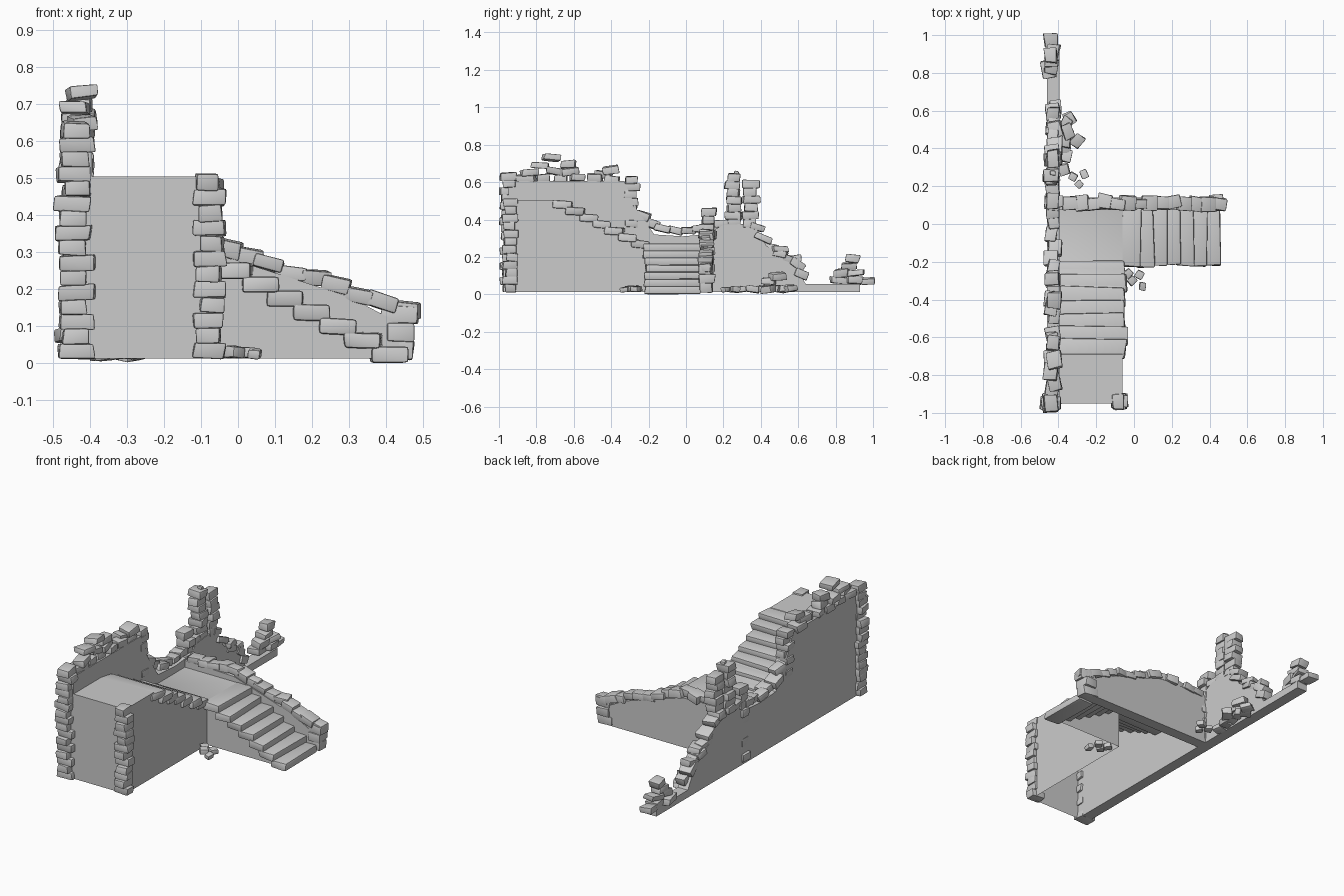
import bpy, bmesh, random
from math import radians, atan2
from mathutils import Matrix, Vector, Euler

if "Cube" in bpy.data.objects:
    bpy.data.objects.remove(bpy.data.objects["Cube"])

random.seed(7)
U = random.uniform


def finish(name, bm, bevel=0.0, angle=40):
    if bevel:
        bmesh.ops.bevel(bm, geom=bm.edges[:], offset=bevel, segments=2,
                        profile=0.6, affect='EDGES', clamp_overlap=True)
    bmesh.ops.recalc_face_normals(bm, faces=bm.faces[:])
    me = bpy.data.meshes.new(name)
    bm.to_mesh(me)
    bm.free()
    ob = bpy.data.objects.new(name, me)
    bpy.context.collection.objects.link(ob)
    bpy.context.view_layer.objects.active = ob
    ob.select_set(True)
    bpy.ops.object.shade_smooth_by_angle(angle=radians(angle))
    ob.select_set(False)
    return ob


def block(bm, c, size, rot=(0, 0, 0), wobble=0.06):
    """One irregular stone."""
    verts = bmesh.ops.create_cube(bm, size=1)['verts']
    m = Matrix.Translation(c) @ Euler(rot).to_matrix().to_4x4()
    for v in verts:
        p = Vector([(v.co[i] + U(-wobble, wobble)) * size[i] for i in range(3)])
        v.co = m @ p


def slab(name, pts, axis, lo, hi):
    """Extruded wall outline: axis 'x' takes (y, z) points, axis 'y' takes (x, z)."""
    bm = bmesh.new()
    put = (lambda p, d: (d, p[0], p[1])) if axis == 'x' else (lambda p, d: (p[0], d, p[1]))
    face = bm.faces.new([bm.verts.new(put(p, lo)) for p in pts])
    ext = bmesh.ops.extrude_face_region(bm, geom=[face])['geom']
    shift = Vector(put((0, 0), hi - lo))
    bmesh.ops.translate(bm, vec=shift, verts=[g for g in ext if isinstance(g, bmesh.types.BMVert)])
    finish(name, bm, angle=30)


def pillar(name, x, y, z0, z1, w=0.095, d=0.09):
    """Alternating wide and narrow courses."""
    bm = bmesh.new()
    n = max(1, round((z1 - z0) / 0.041))
    h = (z1 - z0) / n
    for i in range(n):
        k = (1.0, 0.78) if i % 2 == 0 else (0.75, 1.0)
        block(bm, (x + U(-.008, .008), y + U(-.008, .008), z0 + h * (i + .5)),
              (w * k[0], d * k[1], h * 1.04), (U(-.05, .05), U(-.05, .05), U(-.1, .1)))
    finish(name, bm, 0.007)


def coping(name, pts, axis, fixed, step=0.065, width=0.075):
    """Loose stones following the top of a wall."""
    bm = bmesh.new()
    for (a, z), (b, w) in zip(pts, pts[1:]):
        length = Vector((b - a, w - z)).length
        n = max(1, round(length / step))
        tilt = max(-.45, min(.45, atan2(w - z, b - a) * .5))
        for i in range(n):
            t = (i + .5) / n
            u, h = a + (b - a) * t, z + (w - z) * t + U(.005, .022)
            off = fixed + U(-.012, .012)
            if axis == 'x':
                block(bm, (off, u, h), (width * U(.7, 1.1), U(.07, .1), U(.034, .045)),
                      (tilt + U(-.15, .15), U(-.1, .1), U(-.2, .2)))
            else:
                block(bm, (u, off, h), (U(.07, .095), width * U(.7, 1.1), U(.034, .045)),
                      (U(-.1, .1), -tilt + U(-.15, .15), U(-.2, .2)))
    finish(name, bm, 0.007)


def rubble(name, spots, size=(.07, .085, .038), spin=.25):
    bm = bmesh.new()
    for s in spots:
        block(bm, s, [k * U(.85, 1.1) for k in size],
              (U(-.15, .15), U(-.12, .12), U(-spin, spin)), .09)
    finish(name, bm, 0.007)


def panels(name, quads):
    """Thin plaster faces, open underneath."""
    bm = bmesh.new()
    for q in quads:
        bm.faces.new([bm.verts.new(p) for p in q])
    bmesh.ops.remove_doubles(bm, verts=bm.verts[:], dist=1e-4)
    finish(name, bm, angle=30)


# ruined long wall and sloping back wall
B = 0.012
slab("long_wall", [(-.95, B), (-.95, .605), (-.33, .605), (-.26, .45), (-.17, .32), (-.02, .31),
                   (.1, .32), (.2, .37), (.36, .38), (.43, .26), (.58, .16), (.64, .055),
                   (.93, .055), (.93, B)], 'x', -.46, -.395)
slab("back_wall", [(-.4, B), (-.4, .31), (-.08, .3), (.05, .26), (.3, .18), (.45, .1), (.45, B)],
     'y', .075, .14)

# stair body: front, side, decks, skirt and slopes under the steps
R, L, F = -.06, -.4, -.95
panels("stair_body", [
    [(L, F, B), (R, F, B), (R, F, .505), (L, F, .505)],
    [(R, F, B), (R, -.2, B), (R, -.2, .27), (R, -.66, .47), (R, -.69, .505), (R, F, .505)],
    [(L, F, .505), (R, F, .505), (R, -.69, .505), (L, -.69, .505)],
    [(L, -.69, .505), (R, -.69, .505), (R, -.66, .47), (L, -.66, .47)],
    [(L, -.66, .47), (R, -.66, .47), (R, -.2, .27), (L, -.2, .27)],
    [(L, -.2, .27), (R, -.2, .27), (R, .08, .27), (L, .08, .27)],
    [(R, -.2, B), (.4, -.2, B), (.4, -.2, .03), (R, -.2, .27)],
    [(R, -.2, .27), (.4, -.2, .03), (.4, .08, .03), (R, .08, .27)],
])

# upper and lower flights of worn steps
bm = bmesh.new()
for i in range(7):
    t = i / 6
    block(bm, (-.22 + U(-.004, .004), -.245 - .415 * t, .267 + .213 * t),
          (.355, .1, .042), (U(-.04, .04) - .06, 0, U(-.03, .03)), .03)
finish("upper_steps", bm, .011)
bm = bmesh.new()
for i in range(7):
    t = i / 6
    block(bm, (-.015 + .425 * t, -.072 + U(-.005, .005), .25 - .227 * t),
          (.1, .305, .044), (0, U(-.02, .06), U(-.03, .03)), .03)
finish("lower_steps", bm, .011)

# corner pillars
pillar("front_left_pillar", -.44, -.945, B, .65)
pillar("front_right_pillar", -.08, -.935, B, .51, .085, .08)
pillar("wall_break_pillar", -.43, -.295, .36, .63, .075, .085)
pillar("junction_pillar", -.425, .115, .03, .46, .085, .08)
pillar("tower_left_stack", -.435, .25, .36, .645, .08, .085)
pillar("tower_right_stack", -.43, .345, .36, .61, .08, .09)
pillar("stair_end_pillar", .43, .11, B, .155, .1, .085)

# coping stones along wall tops
coping("long_wall_front_coping", [(-.9, .605), (-.35, .605)], 'x', -.43, .085)
coping("long_wall_dip_coping", [(-.25, .43), (-.16, .345), (-.02, .315), (.1, .335), (.22, .37)], 'x', -.43)
coping("long_wall_back_coping", [(.36, .37), (.43, .26), (.58, .16), (.63, .07)], 'x', -.425)
coping("back_wall_coping", [(-.37, .305), (-.06, .305), (.05, .265), (.3, .185), (.48, .11)], 'y', .11)

# loose stones
rubble("upper_loose_stones", [(-.42, -.84, .65), (-.44, -.78, .69), (-.42, -.72, .732), (-.44, -.71, .66),
                              (-.43, -.63, .695), (-.43, -.62, .655), (-.42, -.4, .665), (-.44, -.44, .64),
                              (-.43, .58, .19), (-.42, .5, .24)])
rubble("far_end_stones", [(-.45, .82, .075), (-.43, .9, .075), (-.44, .97, .07), (-.44, .83, .115),
                          (-.43, .91, .115), (-.44, .87, .15), (-.44, .89, .19)])
rubble("tower_cap_stone", [(-.43, .27, .65)], (.03, .03, .025), .6)
rubble("ground_rubble", [(-.36, .41, .03), (-.35, .47, .03), (-.36, .53, .03), (-.34, .56, .03),
                         (-.36, .44, .07), (-.35, .49, .095), (-.3, .44, .027), (-.36, .36, .027),
                         (-.37, .29, .027)], (.055, .07, .036), .8)
rubble("small_rubble", [(-.32, .25, .025), (-.265, .265, .025), (-.29, .21, .025),
                        (-.01, -.3, .03), (.03, -.27, .028), (.045, -.33, .025), (-.03, -.26, .03)],
       (.042, .045, .03), .8)
